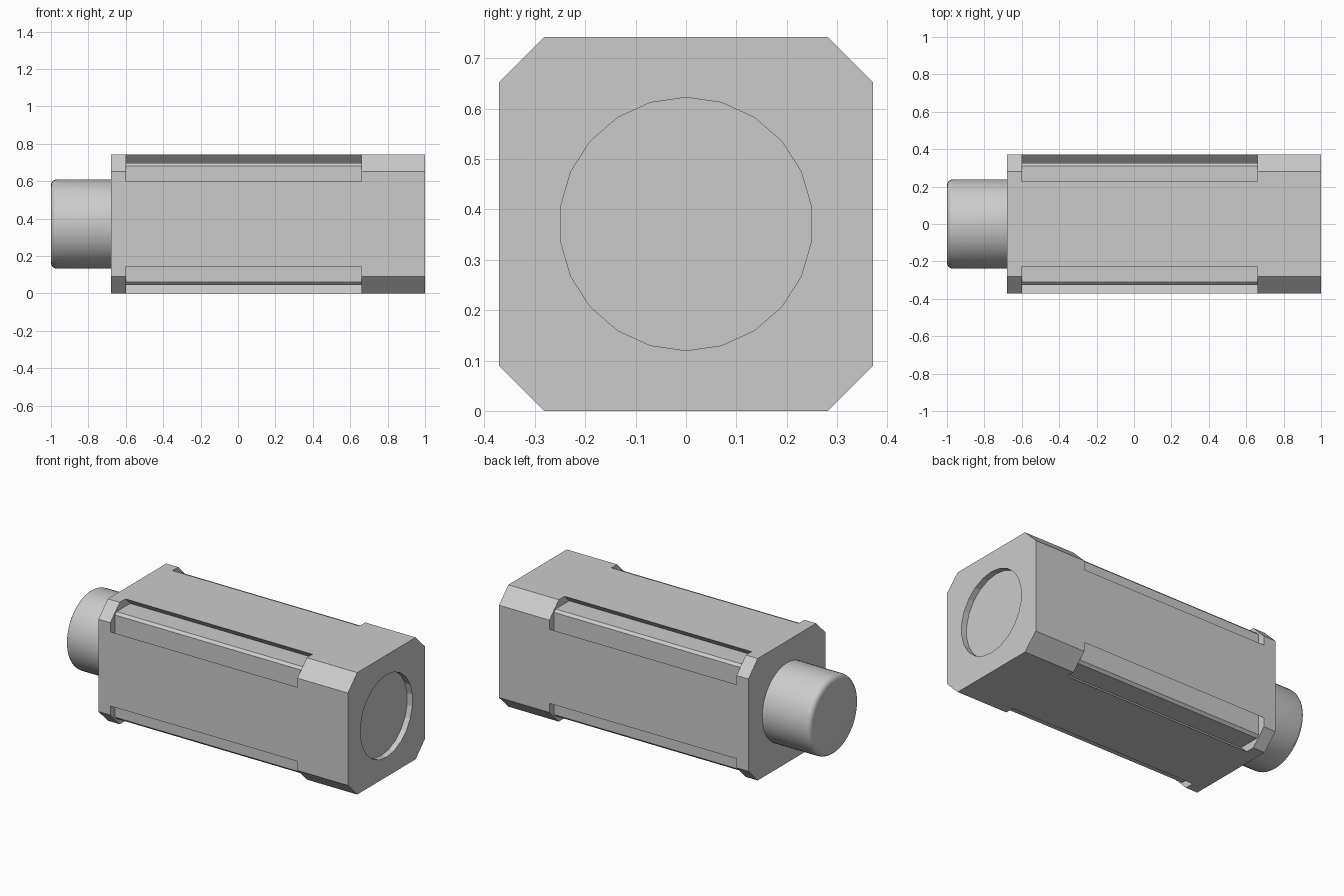
import bpy
import bmesh
import math

cube = bpy.data.objects.get("Cube")
if cube:
    bpy.data.objects.remove(cube, do_unlink=True)

HALF = 0.371          # half width of the square housing
CHAMFER = 0.09
BACK, FRONT = -0.68, 1.0

grey = bpy.data.materials.new("plain grey")
grey.use_nodes = True
grey.diffuse_color = (0.6, 0.6, 0.6, 1)
grey.node_tree.nodes["Principled BSDF"].inputs["Base Color"].default_value = grey.diffuse_color


def prism(name, section, x0, x1):
    """Extrude a (y, z) section along x."""
    bm = bmesh.new()
    base = bm.faces.new([bm.verts.new((x0, y, z)) for y, z in section])
    grown = bmesh.ops.extrude_face_region(bm, geom=[base])["geom"]
    bmesh.ops.translate(bm, vec=(x1 - x0, 0, 0),
                        verts=[g for g in grown if isinstance(g, bmesh.types.BMVert)])
    bmesh.ops.recalc_face_normals(bm, faces=bm.faces)
    mesh = bpy.data.meshes.new(name)
    bm.to_mesh(mesh)
    bm.free()
    mesh.materials.append(grey)
    obj = bpy.data.objects.new(name, mesh)
    bpy.context.collection.objects.link(obj)
    return obj


def circle(radius, count):
    """Round (y, z) section with a vertex at the top."""
    return [(radius * math.sin(math.tau * i / count),
             HALF + radius * math.cos(math.tau * i / count)) for i in range(count)]


def carve(target, cutter):
    cutter.hide_render = True
    cutter.hide_set(True)
    cutter.display_type = 'WIRE'
    mod = target.modifiers.new(cutter.name, 'BOOLEAN')
    mod.operation = 'DIFFERENCE'
    mod.solver = 'EXACT'
    mod.object = cutter


# Housing: square bar with chamfered edges
flat = HALF - CHAMFER
octagon = [(-flat, -HALF), (flat, -HALF), (HALF, -flat), (HALF, flat),
           (flat, HALF), (-flat, HALF), (-HALF, flat), (-HALF, -flat)]
housing = prism("housing", [(y, z + HALF) for y, z in octagon], BACK, FRONT)

# Undercut grooves along the four edges, measured inward from each corner
groove = [(-0.05, 0.095), (0.045, 0.19), (0.045, 0.06), (0.06, 0.045),
          (0.19, 0.045), (0.095, -0.05), (-0.05, -0.05)]
for side, sy in (("left", 1), ("right", -1)):
    for level, sz in (("upper", 1), ("lower", -1)):
        section = [(sy * (HALF - u), HALF + sz * (HALF - w)) for u, w in groove]
        carve(housing, prism(f"{level}_{side}_groove_cutter", section, -0.6, 0.66))

# Shallow round pocket in the end face
carve(housing, prism("pocket_cutter", circle(0.251, 22), FRONT - 0.035, FRONT + 0.05))

# Round shaft stub with a softened outer rim
shaft = prism("shaft", circle(0.238, 48), -1.0, BACK)
bm = bmesh.new()
bm.from_mesh(shaft.data)
rim = [e for e in bm.edges if all(v.co.x < -0.99 for v in e.verts)]
bmesh.ops.bevel(bm, geom=rim, offset=0.03, segments=4, profile=0.5, affect='EDGES')
bm.to_mesh(shaft.data)
bm.free()
bpy.ops.object.select_all(action='DESELECT')
shaft.select_set(True)
bpy.context.view_layer.objects.active = shaft
bpy.ops.object.shade_smooth_by_angle(angle=math.radians(35))
